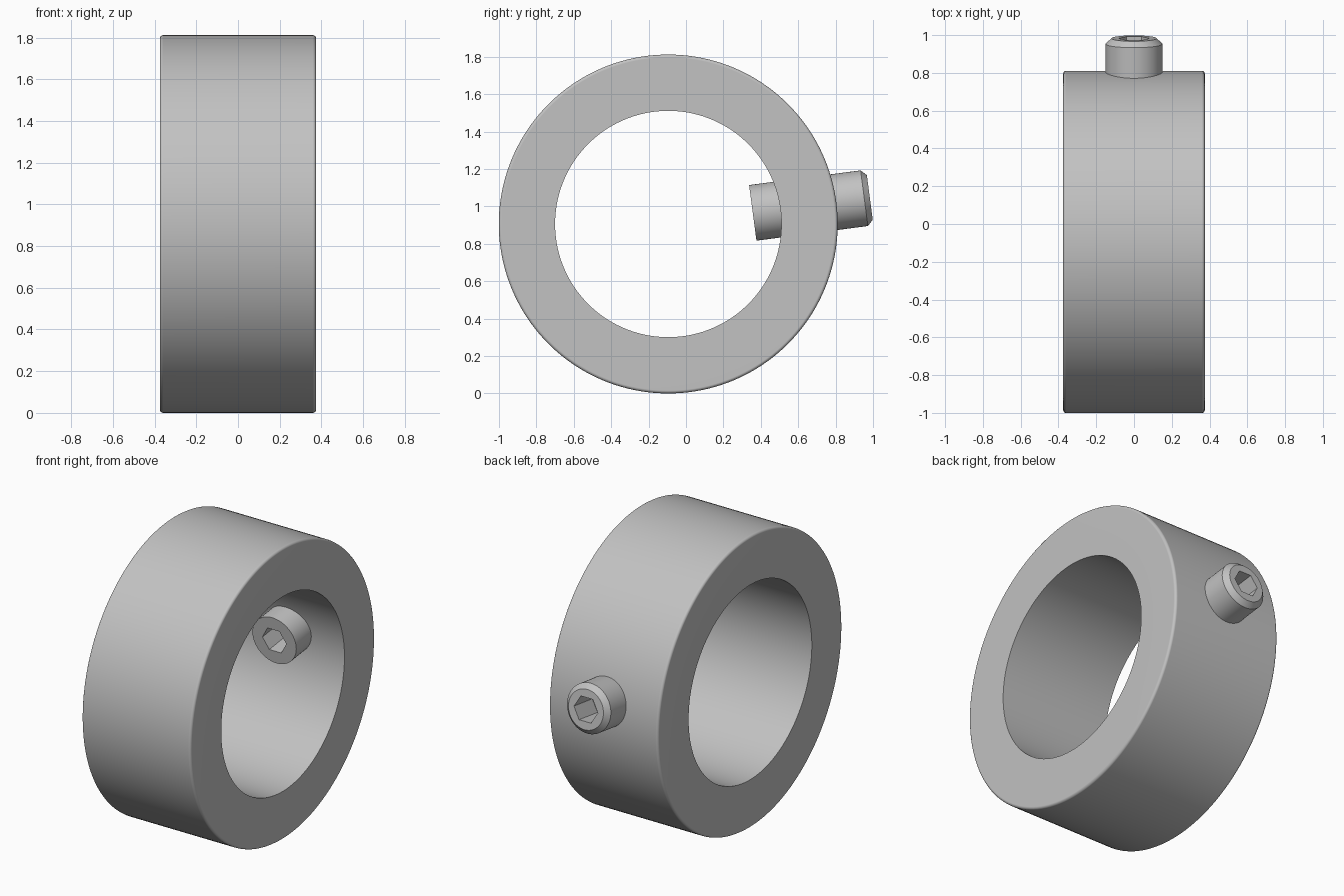
import bpy, bmesh
from math import sin, cos, pi, radians
from mathutils import Matrix

cube = bpy.data.objects.get("Cube")
if cube:
    bpy.data.objects.remove(cube, do_unlink=True)

steel = bpy.data.materials.new("grey steel")
grey = (0.54, 0.54, 0.54, 1)
steel.use_nodes = True
steel.diffuse_color = grey
steel.node_tree.nodes["Principled BSDF"].inputs["Base Color"].default_value = grey


def round_radius(r, a):
    return r


def hex_radius(r, a):
    """Distance to a hexagon's edge at angle a, corners at radius r."""
    return r * cos(pi / 6) / cos(a % (pi / 3) - pi / 6)


def lathe(name, profile, sides, matrix):
    """Sweep a closed profile of (axial, radius, shape) points around local z."""
    bm = bmesh.new()
    rings = []
    for i in range(sides):
        a = 2 * pi * i / sides
        ring = []
        for h, r, shape in profile:
            d = shape(r, a)
            ring.append(bm.verts.new((d * cos(a), d * sin(a), h)))
        rings.append(ring)
    n = len(profile)
    for i in range(sides):
        p, q = rings[i], rings[(i + 1) % sides]
        for j in range(n):
            k = (j + 1) % n
            bm.faces.new((p[j], q[j], q[k], p[k]))
    bmesh.ops.recalc_face_normals(bm, faces=bm.faces)
    mesh = bpy.data.meshes.new(name)
    bm.to_mesh(mesh)
    bm.free()
    mesh.materials.append(steel)
    obj = bpy.data.objects.new(name, mesh)
    bpy.context.collection.objects.link(obj)
    obj.matrix_world = matrix
    bpy.ops.object.select_all(action='DESELECT')
    obj.select_set(True)
    bpy.context.view_layer.objects.active = obj
    bpy.ops.object.shade_smooth_by_angle(angle=radians(30))
    weighted = obj.modifiers.new("even shading", 'WEIGHTED_NORMAL')
    weighted.keep_sharp = True
    return obj


centre = Matrix.Translation((0, -0.095, 0.906))

# Collar: wide ring along x, rounded outer rims and sharp bore edges
half, outer, bore, rim, steps = 0.375, 0.906, 0.605, 0.016, 4
arc = [(half - rim + rim * sin(t), outer - rim + rim * cos(t))
       for t in (pi / 2 * i / steps for i in range(steps + 1))]
outline = arc + [(half, bore), (-half, bore)] + [(-h, r) for h, r in reversed(arc)]
lathe("collar", [(h, r, round_radius) for h, r in outline], 160,
      centre @ Matrix.Rotation(pi / 2, 4, 'Y'))

# Set screw: chamfered head end, hexagonal socket, tilted slightly upward
start, end, radius, chamfer, socket = 0.456, 1.087, 0.15, 0.03, 0.082
screw = [(start, radius, round_radius),
         (end - chamfer, radius, round_radius),
         (end, radius - chamfer, round_radius),
         (end, socket, hex_radius),
         (start, socket, hex_radius)]
lathe("set_screw", screw, 72,
      centre @ Matrix.Rotation(radians(7.5) - pi / 2, 4, 'X'))
